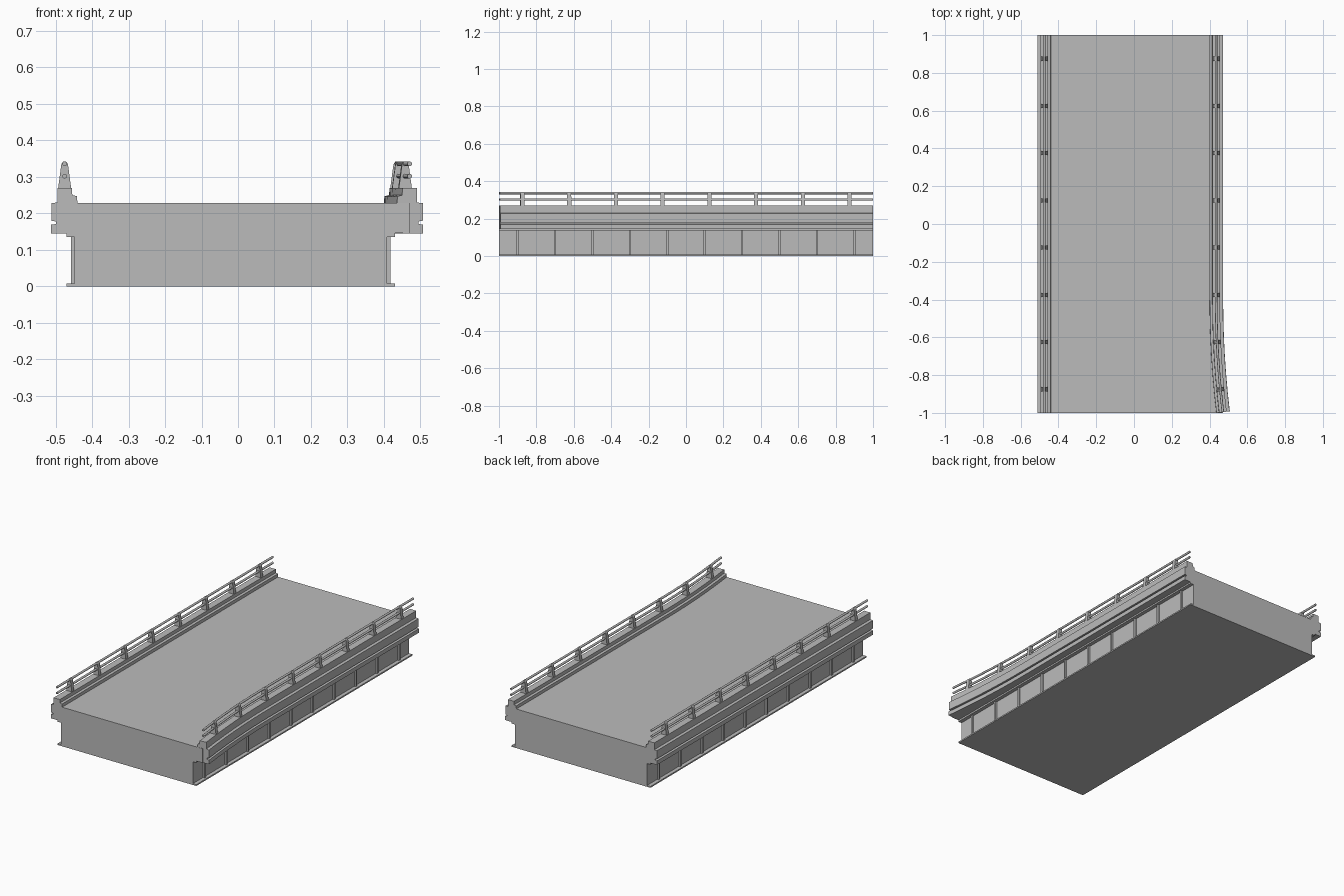
import bpy, bmesh, math
from mathutils import Vector

if "Cube" in bpy.data.objects:
    bpy.data.objects.remove(bpy.data.objects["Cube"])

concrete = bpy.data.materials.new("grey_concrete")
concrete.use_nodes = True
GREY = (0.5, 0.5, 0.5, 1)
concrete.diffuse_color = GREY
concrete.node_tree.nodes["Principled BSDF"].inputs["Base Color"].default_value = GREY

MID = -0.02          # centre of the girder and deck
RAIL = 0.455         # railing line, measured from MID


def finish(name, bm):
    bmesh.ops.recalc_face_normals(bm, faces=bm.faces)
    mesh = bpy.data.meshes.new(name)
    bm.to_mesh(mesh)
    bm.free()
    mesh.materials.append(concrete)
    obj = bpy.data.objects.new(name, mesh)
    bpy.context.collection.objects.link(obj)
    return obj


def box(name, x0, x1, y0, y1, z0, z1):
    bm = bmesh.new()
    bmesh.ops.create_cube(bm, size=1)
    for v in bm.verts:
        v.co = Vector(((x0 + x1) / 2 + v.co.x * (x1 - x0),
                       (y0 + y1) / 2 + v.co.y * (y1 - y0),
                       (z0 + z1) / 2 + v.co.z * (z1 - z0)))
    return finish(name, bm)


def loft(name, rings):
    bm = bmesh.new()
    loops = [[bm.verts.new(p) for p in ring] for ring in rings]
    n = len(loops[0])
    for a, b in zip(loops, loops[1:]):
        for i in range(n):
            j = (i + 1) % n
            bm.faces.new((a[i], a[j], b[j], b[i]))
    bm.faces.new(loops[0])
    bm.faces.new(loops[-1])
    return finish(name, bm)


# The left edge flares outward near the front; the right edge is straight
def flare(y):
    return 0.036 * max(0, (-0.4 - y) / 0.6) ** 2


def ring(side, y, profile):
    """Cross-section of (outward offset, height) points square to the edge line."""
    slope = (flare(y + 0.001) - flare(y - 0.001)) / 0.002 if side > 0 else 0
    out = Vector((side, -slope, 0)).normalized()
    base = Vector((MID + side * RAIL + (flare(y) if side > 0 else 0), y, 0))
    return [base + out * u + Vector((0, 0, z)) for u, z in profile]


def stations(side):
    first = -0.996 if side > 0 else -1
    return [first] + [-0.9 + 0.1 * i for i in range(6)] + [1]


# Deck slab
deck_rings = []
for y in [-1] + stations(1)[1:]:
    x0, x1 = MID - RAIL, MID + RAIL + flare(y)
    deck_rings.append([Vector((x, y, z)) for x, z in
                       ((x0, 0.146), (x1, 0.146), (x1, 0.229), (x0, 0.229))])
loft("deck_slab", deck_rings)

# Box girder under the deck
box("girder_box", MID - 0.428, MID + 0.428, -1, 1, 0.004, 0.147)
box("bottom_flange", MID - 0.45, MID + 0.45, -1, 1, 0, 0.008)

PARAPET = [(-0.018, 0.145), (0.037, 0.145), (0.037, 0.169), (0.024, 0.171),
           (0.024, 0.178), (0.036, 0.18), (0.036, 0.228), (0.02, 0.23),
           (0.02, 0.27), (-0.02, 0.27), (-0.021, 0.25), (-0.034, 0.247),
           (-0.035, 0.225), (-0.018, 0.225)]
POST = [(-0.018, 0.268), (0.018, 0.268), (0.009, 0.335), (0.004, 0.342),
        (-0.004, 0.342), (-0.009, 0.335)]


def circle(z, r, n=10):
    return [(r * math.cos(math.tau * i / n), z + r * math.sin(math.tau * i / n))
            for i in range(n)]


for side, word in ((1, "left"), (-1, "right")):
    # Stepped parapet and two tube rails
    loft(word + "_parapet", [ring(side, y, PARAPET) for y in stations(side)])
    for z, label in ((0.302, "lower"), (0.336, "upper")):
        rail = loft(f"{word}_{label}_rail",
                    [ring(side, y, circle(z, 0.0065)) for y in stations(side)])
        for poly in rail.data.polygons:
            poly.use_smooth = len(poly.vertices) == 4

    # Tapered railing posts
    for i in range(8):
        y = -0.875 + 0.25 * i
        loft(f"{word}_post_{i + 1}",
             [ring(side, y + d, POST) for d in (-0.011, 0.011)])

    # Upper girder flange and web stiffeners
    xs = sorted((MID + side * 0.42, MID + side * 0.45))
    box(word + "_top_flange", *xs, -1, 1, 0.136, 0.147)
    xs = sorted((MID + side * 0.42, MID + side * 0.438))
    for i in range(10):
        y = -0.9 + 0.2 * i
        box(f"{word}_stiffener_{i + 1}", *xs, y - 0.006, y + 0.006, 0.006, 0.14)
